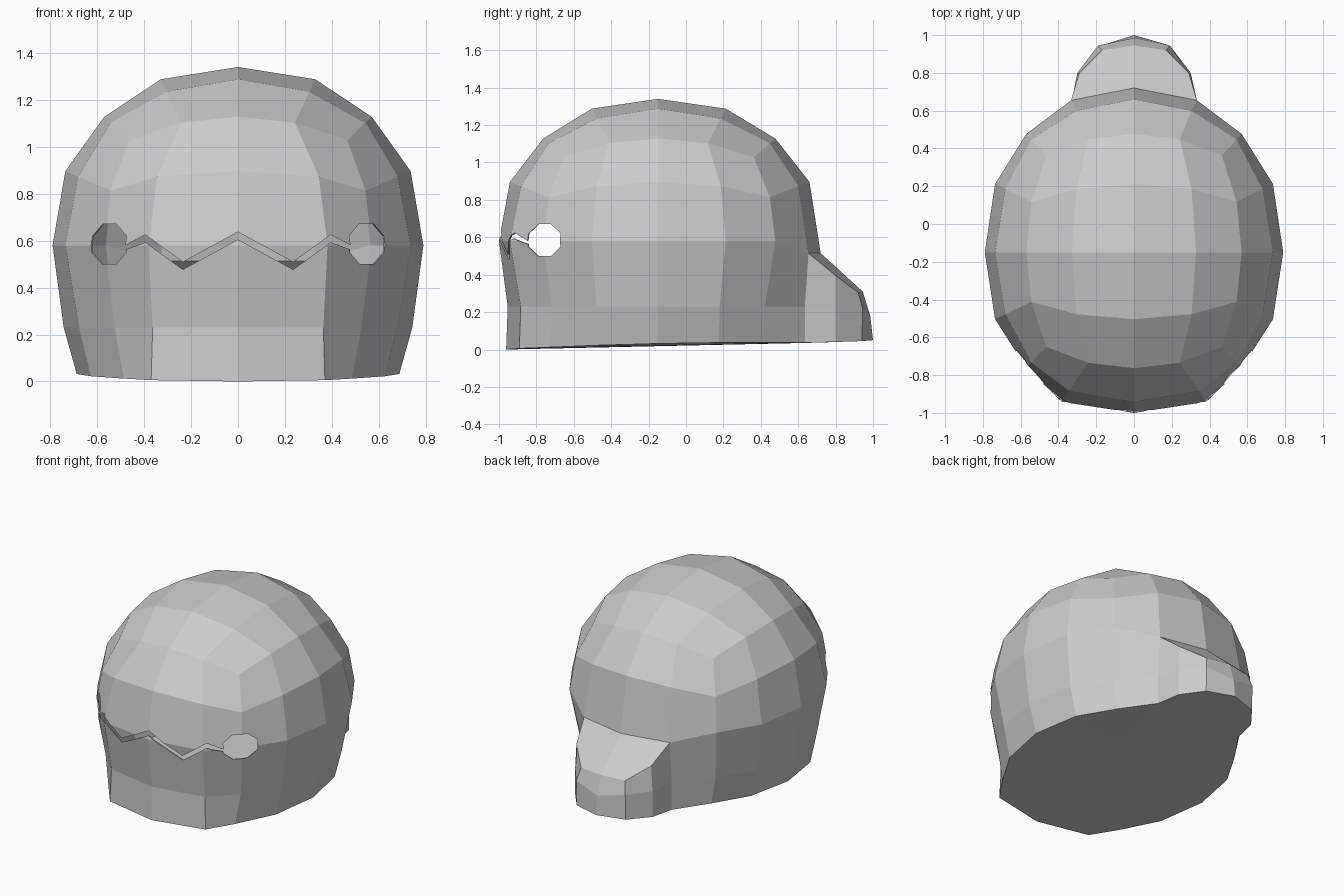
import bpy, bmesh
from math import radians, hypot
from mathutils import Matrix, Vector

if "Cube" in bpy.data.objects:
    bpy.data.objects.remove(bpy.data.objects["Cube"])


def make_object(name, bm):
    bmesh.ops.recalc_face_normals(bm, faces=bm.faces)
    mesh = bpy.data.meshes.new(name)
    bm.to_mesh(mesh)
    bm.free()
    ob = bpy.data.objects.new(name, mesh)
    bpy.context.collection.objects.link(ob)
    return ob


# Body: a gridded cube rounded to a dome, with a straighter wall and flat floor
WARP = {0: 0, 1: 0.447, 2: 1.0}
SIDE = {-1: (0.94, 0.945, 0.93), -2: (0.87, 0.955, 0.915)}   # x, front, back scale
BROAD = {2: 1.0, 1: 1.13, 0: 1.16, -1: 1.2, -2: 1.32}        # widening of the face


def body_point(c):
    i, j, k = (round(2 * t) for t in c)
    u = Vector([WARP[abs(t)] * (1 if t > 0 else -1) for t in (i, j, k)])
    d = u.normalized()
    x, y, z = d
    if k < 0:
        h = hypot(x, y) or 1
        reach = max(abs(u.x), abs(u.y))
        sx, front, back = SIDE[k]
        x *= sx * reach / h
        y *= (front if y < 0 else back) * reach / h
    elif (i, j, k).count(0) < 2:
        x, y, z = x * 1.02, y * 1.02, z * 1.02
    if j == -2 and abs(i) == 1:
        x *= BROAD[k]                                     # broad face
    p = Vector((0.79 * x, -0.15 + (0.85 if y < 0 else 0.87) * y, 0.58 + 0.76 * z))
    if k == -1:
        p.z = 0.23
    elif k == -2:
        p.z = 0.022 * (p.y + 0.96) + 0.03 * p.x ** 2
    elif k == 0 and j == 2 and abs(i) < 2:
        p.z = 0.515                                       # top edge of the tail
    if k <= 0 and j == 2 and abs(i) == 1:
        p.x = 0.333 * i                                   # upright tail root
        p.y = 0.655 if k == 0 else 0.635
    return p


bm = bmesh.new()
bmesh.ops.create_cube(bm, size=2)
bmesh.ops.subdivide_edges(bm, edges=bm.edges[:], cuts=3, use_grid_fill=True)
grid = {}
for v in bm.verts:
    grid[tuple(round(2 * t) for t in v.co)] = v
opening = [f for f in bm.faces
           if all(v.co.y > 0.9 and abs(v.co.x) < 0.6 and v.co.z < 0.1 for v in f.verts)]
for v in bm.verts:
    v.co = body_point(v.co)
center_top, center_low = grid[(0, 2, 0)], grid[(0, 2, -2)]
bmesh.ops.delete(bm, geom=opening, context='FACES')

# Tail: hollow stub growing from the opening at the back
rows = [
    [(0.29, 0.80, 0.395), (0.17, 0.92, 0.305), (0, 0.945, 0.31)],
    [(0.30, 0.80, 0.22), (0.19, 0.945, 0.22), (0, 0.985, 0.18)],
    [(0.30, 0.80, 0.04), (0.19, 0.94, 0.045), (0, 1.0, 0.05)],
]
rings = []
for k, half in enumerate(rows):
    path = half + [(-x, y, z) for x, y, z in half[-2::-1]]
    rings.append([grid[(1, 2, -k)]] + [bm.verts.new(p) for p in path] + [grid[(-1, 2, -k)]])
for a, b in zip(rings, rings[1:]):
    for n in range(len(a) - 1):
        bm.faces.new((a[n], a[n + 1], b[n + 1], b[n]))
for ring, middle in ((rings[0], center_top), (rings[2], center_low)):
    bm.faces.new([middle] + ring[:4])
    bm.faces.new([middle] + ring[3:])
body = make_object("body", bm)
shell = body.modifiers.new("shell", 'SOLIDIFY')
shell.thickness = 0.008
shell.offset = -1

# Mouth cutter: zigzag slit between the eyes
zigzag = [(0, 0.637), (0.235, 0.509), (0.395, 0.625), (0.50, 0.57)]
line = [(-x, z) for x, z in zigzag[:0:-1]] + zigzag
bm = bmesh.new()
outline = [(x, z) for x, z in line] + [(x, z - (0.032 if abs(x) < 0.45 else 0.015))
                                       for x, z in reversed(line)]
face = bm.faces.new([bm.verts.new((x, -1.2, z)) for x, z in outline])
new = bmesh.ops.extrude_face_region(bm, geom=[face])["geom"]
bmesh.ops.translate(bm, vec=(0, 0.7, 0), verts=[g for g in new if isinstance(g, bmesh.types.BMVert)])
cutters = [make_object("mouth_cutter", bm)]

# Eye cutters: eight-sided holes on the front corners
for side, label in ((1, "right"), (-1, "left")):
    bm = bmesh.new()
    place = (Matrix.Translation((0.552 * side, -0.76, 0.585))
             @ Matrix.Rotation(radians(45 * side), 4, 'Z')
             @ Matrix.Rotation(radians(90), 4, 'X')
             @ Matrix.Diagonal((0.122, 0.092, 1, 1))
             @ Matrix.Rotation(radians(22.5), 4, 'Z'))
    bmesh.ops.create_cone(bm, cap_ends=True, segments=8, radius1=1, radius2=1,
                          depth=0.5, matrix=place)
    cutters.append(make_object(label + "_eye_cutter", bm))

for cutter in cutters:
    cutter.hide_render = True
    cutter.display_type = 'WIRE'
    cut = body.modifiers.new(cutter.name, 'BOOLEAN')
    cut.operation = 'DIFFERENCE'
    cut.solver = 'MANIFOLD'
    cut.object = cutter
